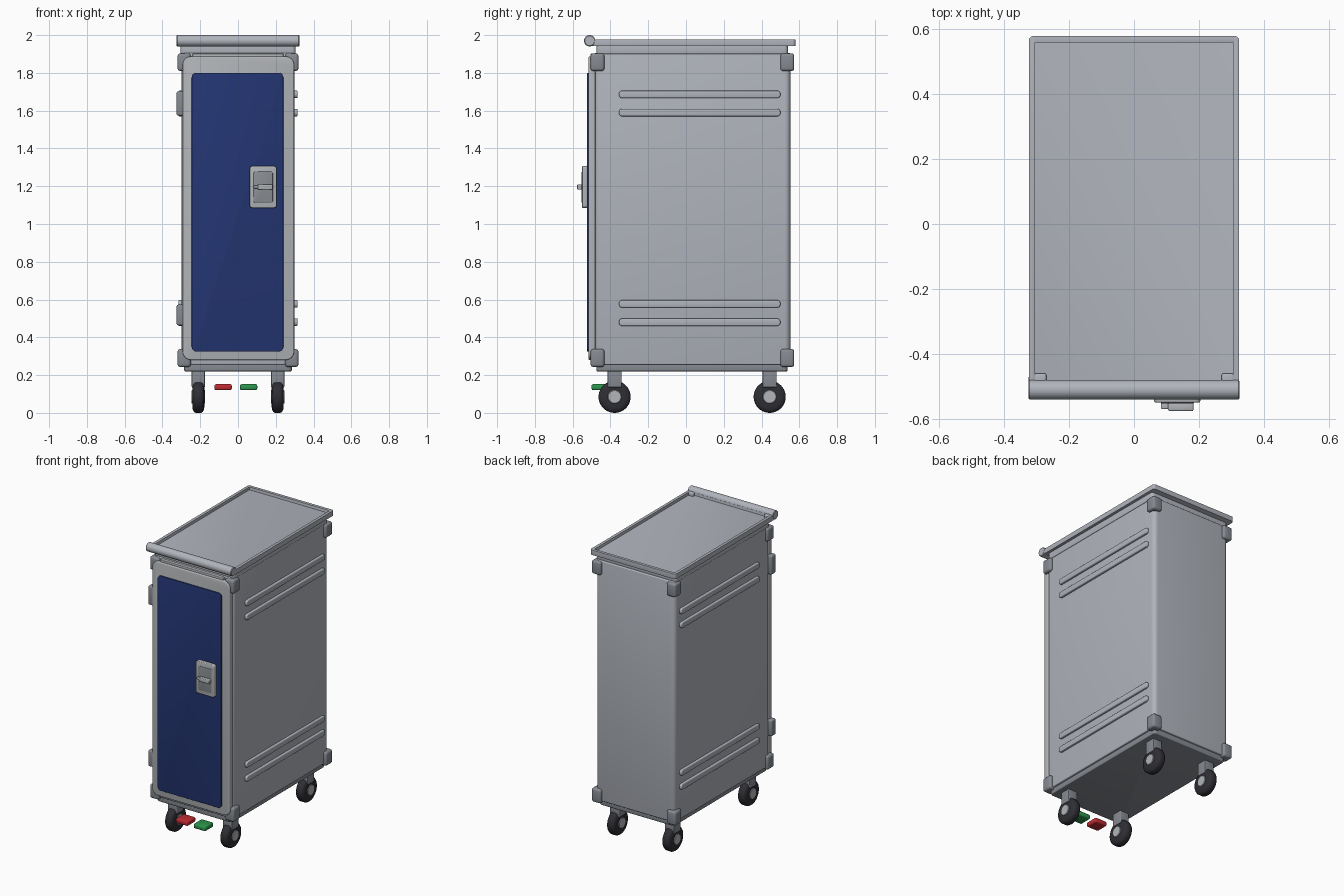
import bpy, bmesh, math
from mathutils import Matrix

if "Cube" in bpy.data.objects:
    bpy.data.objects.remove(bpy.data.objects["Cube"])


def mat(name, r, g, b):
    lin = [((c / 255 + 0.055) / 1.055) ** 2.4 for c in (r, g, b)]
    m = bpy.data.materials.new(name)
    m.diffuse_color = (*lin, 1)
    m.use_nodes = True
    m.node_tree.nodes["Principled BSDF"].inputs["Base Color"].default_value = m.diffuse_color
    return m


BODY = mat("aluminium", 176, 180, 188)
TRIM = mat("light_trim", 178, 181, 184)
CORNER = mat("bumper_grey", 134, 139, 146)
BLUE = mat("door_blue", 36, 54, 116)
RUBBER = mat("rubber", 46, 46, 52)
RED = mat("pedal_red", 190, 42, 48)
GREEN = mat("pedal_green", 44, 148, 76)
RECESS = mat("latch_grey", 140, 144, 149)


def finish(name, bm, m):
    bmesh.ops.recalc_face_normals(bm, faces=bm.faces)
    me = bpy.data.meshes.new(name)
    bm.to_mesh(me)
    bm.free()
    ob = bpy.data.objects.new(name, me)
    bpy.context.collection.objects.link(ob)
    me.materials.append(m)
    bpy.ops.object.select_all(action='DESELECT')
    ob.select_set(True)
    bpy.context.view_layer.objects.active = ob
    bpy.ops.object.shade_smooth_by_angle(angle=math.radians(35))
    return ob


def box(name, xs, ys, zs, m, soft=0.0, axis=None, radius=0.0, sink=None):
    """Box from ranges; edges along `axis` rounded by radius, the rest by soft.
    sink=(rim, depth) presses a recess into the top."""
    bm = bmesh.new()
    bmesh.ops.create_cube(bm, size=1)
    for v in bm.verts:
        for i, r in enumerate((xs, ys, zs)):
            v.co[i] = r[0] if v.co[i] < 0 else r[1]
    if axis is not None:
        es = [e for e in bm.edges
              if abs((e.verts[0].co - e.verts[1].co).normalized()[axis]) > 0.9]
        bmesh.ops.bevel(bm, geom=es, offset=radius, segments=6, profile=0.5, affect='EDGES')
    if sink:
        top = [f for f in bm.faces if f.normal.z > 0.9]
        bmesh.ops.inset_region(bm, faces=top, thickness=sink[0])
        inner = max((f for f in bm.faces if f.normal.z > 0.9), key=lambda f: f.calc_area())
        ret = bmesh.ops.extrude_face_region(bm, geom=[inner])
        vs = [g for g in ret["geom"] if isinstance(g, bmesh.types.BMVert)]
        bmesh.ops.translate(bm, verts=vs, vec=(0, 0, -sink[1]))
        if inner.is_valid:
            bmesh.ops.delete(bm, geom=[inner], context='FACES_ONLY')
    if soft:
        es = [e for e in bm.edges if len(e.link_faces) == 2 and e.calc_face_angle(0) > 0.7]
        bmesh.ops.bevel(bm, geom=es, offset=soft, segments=3, profile=0.5,
                        affect='EDGES', clamp_overlap=True)
    return finish(name, bm, m)


def lathe_x(name, profile, centre, m, steps=40):
    """Revolve (x, radius) points about the x axis."""
    bm = bmesh.new()
    vs = [bm.verts.new((x, 0, r)) for x, r in profile]
    es = [bm.edges.new(p) for p in zip(vs, vs[1:])]
    bmesh.ops.spin(bm, geom=vs + es, axis=(1, 0, 0), cent=(0, 0, 0),
                   angle=2 * math.pi, steps=steps)
    bmesh.ops.remove_doubles(bm, verts=bm.verts, dist=1e-5)
    bmesh.ops.transform(bm, matrix=Matrix.Translation(centre), verts=bm.verts)
    return finish(name, bm, m)


# cabinet shell, base and top band
box("cabinet_body", (-0.3, 0.3), (-0.485, 0.553), (0.255, 1.905), BODY, 0.006, 2, 0.03)
box("base_plate", (-0.285, 0.285), (-0.475, 0.538), (0.22, 0.265), CORNER, 0.006, 2, 0.02)
box("top_band", (-0.305, 0.305), (-0.475, 0.54), (1.9, 1.95), BODY, 0.005, 2, 0.02)

# top tray with raised rim, and push handle
box("top_tray", (-0.324, 0.324), (-0.5, 0.579), (1.943, 1.977), BODY, 0.004, 2, 0.015,
    sink=(0.02, 0.02))
R = 0.03
lathe_x("push_handle", [(-0.325, 0), (-0.325, R - 0.004), (-0.321, R), (0.321, R),
                        (0.325, R - 0.004), (0.325, 0)], (0, -0.51, 1.97), BODY)
for s, side in ((-1, "left"), (1, "right")):
    xs = sorted((s * 0.27, s * 0.308))
    box(f"handle_bracket_{side}", xs, (-0.5, -0.46), (1.95, 1.978), BODY, 0.006)

# door frame, blue panel, upper strip
box("door_frame", (-0.293, 0.297), (-0.516, -0.48), (0.28, 1.887), TRIM, 0.006, 1, 0.045)
box("door_panel", (-0.245, 0.24), (-0.525, -0.514), (0.325, 1.8), BLUE, 0.002, 1, 0.025)
box("door_top_strip", (-0.24, 0.24), (-0.505, -0.48), (1.88, 1.902), TRIM, 0.004)

# door latch
box("latch_plate", (0.062, 0.204), (-0.55, -0.522), (1.085, 1.307), TRIM, 0.005, 1, 0.015)
box("latch_recess", (0.083, 0.184), (-0.552, -0.545), (1.112, 1.277), RECESS, 0.001, 1, 0.008)
box("latch_handle", (0.105, 0.183), (-0.576, -0.55), (1.182, 1.21), TRIM, 0.005)
box("latch_pivot", (0.083, 0.11), (-0.57, -0.55), (1.188, 1.204), TRIM, 0.004)

# hinges on the left edge of the door
for nm, z0, z1 in (("upper", 1.573, 1.703), ("lower", 0.463, 0.573)):
    box(f"hinge_{nm}", (-0.325, -0.285), (-0.515, -0.465), (z0, z1), CORNER, 0.01)

# pressed ribs on both sides
for s, side in ((-1, "left"), (1, "right")):
    for i, z in enumerate((0.48, 0.577, 1.59, 1.686)):
        xs = sorted((s * 0.29, s * 0.316))
        box(f"side_rib_{side}_{i}", xs, (-0.355, 0.5), (z - 0.02, z + 0.02),
            BODY, 0.006, 0, 0.018)

# corner bumpers
for s, side in ((-1, "left"), (1, "right")):
    for end, y0, y1 in (("front", -0.505, -0.432), ("back", 0.5, 0.573)):
        for lvl, z0, z1 in (("bottom", 0.243, 0.338), ("top", 1.81, 1.903)):
            xs = sorted((s * 0.25, s * 0.32))
            box(f"bumper_{lvl}_{end}_{side}", xs, (y0, y1), (z0, z1), CORNER, 0.014)

# castors: tyre, hub and mounting bracket
T = 0.085
tyre = [(-0.032, 0.03), (-0.032, 0.05), (-0.03, 0.066), (-0.024, 0.079), (-0.015, T),
        (0.015, T), (0.024, 0.079), (0.03, 0.066), (0.032, 0.05), (0.032, 0.03)]
hub = [(-0.036, 0), (-0.036, 0.033), (-0.033, 0.036), (0.033, 0.036), (0.036, 0.033), (0.036, 0)]
for s, side in ((-1, "left"), (1, "right")):
    for end, y in (("front", -0.378), ("back", 0.443)):
        c = (s * 0.21, y, T)
        lathe_x(f"tyre_{end}_{side}", tyre, c, RUBBER)
        lathe_x(f"hub_{end}_{side}", hub, c, TRIM)
        box(f"castor_bracket_{end}_{side}", (c[0] - 0.035, c[0] + 0.035),
            (y - 0.037, y + 0.037), (0.135, 0.225), CORNER, 0.005)

# brake pedals
box("pedal_red", (-0.125, -0.033), (-0.5, -0.41), (0.12, 0.152), RED, 0.009)
box("pedal_green", (0.01, 0.102), (-0.5, -0.41), (0.12, 0.152), GREEN, 0.009)
